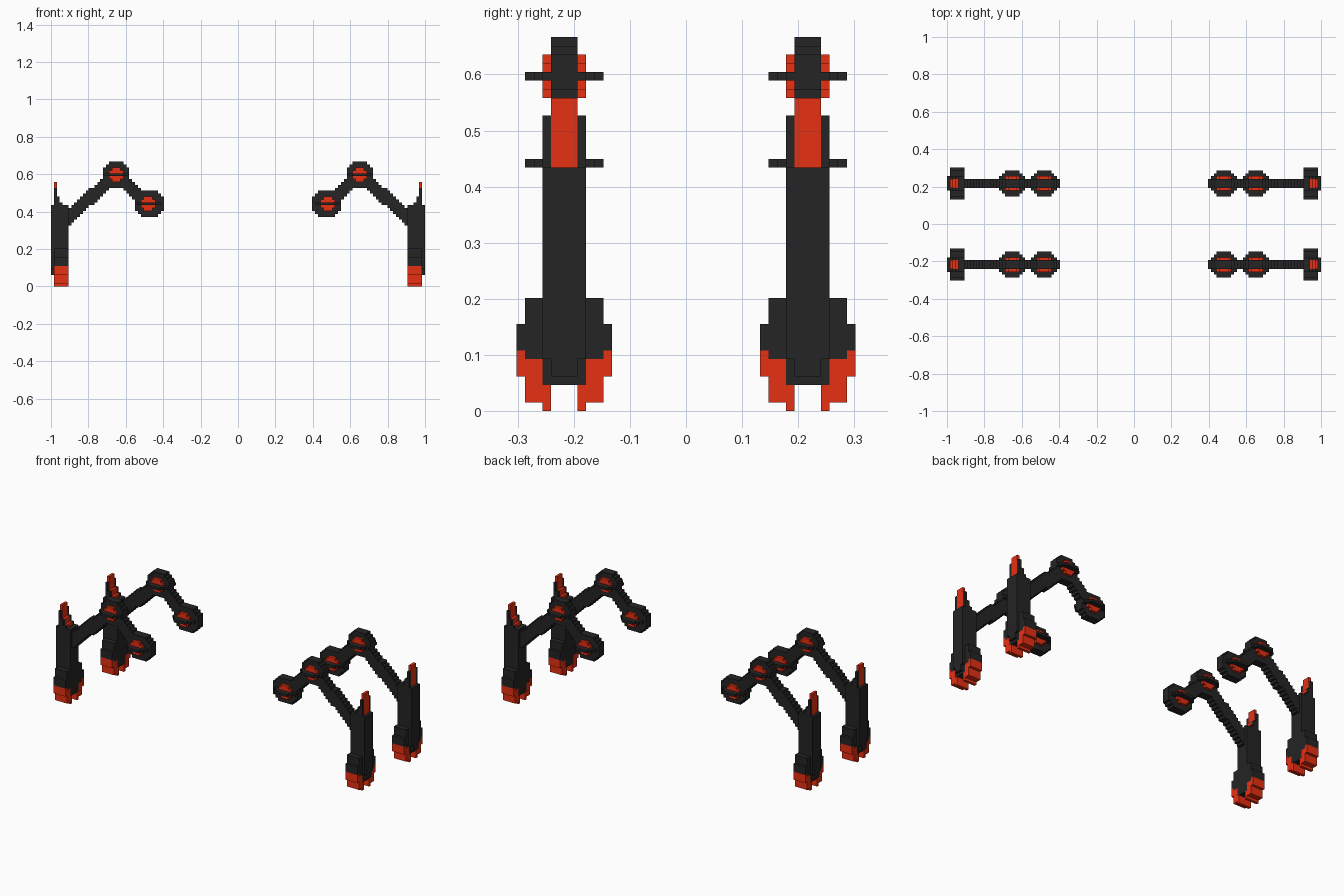
import bpy, bmesh

if "Cube" in bpy.data.objects:
    bpy.data.objects.remove(bpy.data.objects["Cube"])

V = 0.0155          # block size
Y_LEG = 0.217       # leg centre line
KNEE, HIP, ANKLE = (22, 38), (33, 28), (5, 23)   # (inward, up) block positions


def material(name, rgb):
    m = bpy.data.materials.new(name)
    m.diffuse_color = (*rgb, 1)
    m.use_nodes = True
    m.node_tree.nodes["Principled BSDF"].inputs["Base Color"].default_value = m.diffuse_color
    return m


DARK = material("charcoal", (0.018, 0.018, 0.018))
RED = material("red", (0.80, 0.029, 0.006))

# cells of one leg: (blocks inward from outer side, blocks across, blocks up) -> part
cells = {}


def box(part, i0, i1, k0, k1, j0, j1):
    """Fill blocks i0..i1-1, k0<=|k|<=k1, j0..j1-1."""
    for i in range(i0, i1):
        for j in range(j0, j1):
            for k in range(-k1, k1 + 1):
                if abs(k) >= k0:
                    cells[i, k, j] = part


def disc(part, centre, r2, k):
    ci, cj = centre
    for di in range(-4, 5):
        for dj in range(-4, 5):
            if di * di + dj * dj <= r2:
                box(part, ci + di, ci + di + 1, 0, k, cj + dj, cj + dj + 1)


def beam(part, a, b, half):
    """Stepped slanted bar between two points."""
    slope = (b[1] - a[1]) / (b[0] - a[0])
    for i in range(min(a[0], b[0]), max(a[0], b[0]) + 1):
        mid = a[1] + 0.5 + slope * (i - a[0])
        box(part, i, i + 1, 0, 1, round(mid - half), round(mid + half))


# Arm bars
beam("lower_arm", ANKLE, KNEE, 3)
beam("upper_arm", KNEE, HIP, 3)

# Round joints: dark upright disc, red hub, thin dark level disc
for name, c in (("knee", KNEE), ("hip", HIP)):
    disc(name + "_hub", c, 5, 2)
    disc(name + "_disc", c, 20, 1)
    for k, reach in ((2, 4), (3, 3), (4, 2)):
        box(name + "_level_disc", c[0] - reach, c[0] + reach + 1, k, k, c[1], c[1] + 1)
disc("hip_disc", (HIP[0] + 1, HIP[1]), 20, 1)

# Shin post with its outer plate
box("shin", 1, 6, 0, 2, 3, 28)
box("shin_plate", 0, 1, 0, 2, 6, 28)
box("shin_plate", 0, 1, 0, 1, 4, 6)

# Stepped spike on top of the shin, dark flanks with a red core
for i, flank, core in ((1, 34, 36), (2, 31, 31), (3, 29, 29)):
    box("spike_flank", i, i + 1, 2, 2, 28, flank)
    box("spike_core", i, i + 1, 0, 1, 28, core)

# Ankle cuff
box("ankle_cuff", 1, 6, 3, 4, 10, 13)
box("ankle_cuff", 1, 6, 3, 5, 6, 10)

# Split red hoof
box("hoof", 1, 6, 5, 5, 4, 7)
box("hoof", 1, 6, 3, 4, 1, 6)
box("hoof", 1, 6, 2, 2, 0, 3)

# Unit cube faces: outward direction and corners in (i, k, j)
FACES = (
    ((1, 0, 0), ((1, 0, 0), (1, 1, 0), (1, 1, 1), (1, 0, 1))),
    ((-1, 0, 0), ((0, 0, 0), (0, 0, 1), (0, 1, 1), (0, 1, 0))),
    ((0, 1, 0), ((0, 1, 0), (0, 1, 1), (1, 1, 1), (1, 1, 0))),
    ((0, -1, 0), ((0, 0, 0), (1, 0, 0), (1, 0, 1), (0, 0, 1))),
    ((0, 0, 1), ((0, 0, 1), (1, 0, 1), (1, 1, 1), (0, 1, 1))),
    ((0, 0, -1), ((0, 0, 0), (0, 1, 0), (1, 1, 0), (1, 0, 0))),
)


def build(part, side, depth, label):
    """Mesh the outer skin of one part for one leg."""
    bm = bmesh.new()
    verts = {}

    def vert(p):
        if p not in verts:
            verts[p] = bm.verts.new((side * (1 - p[0] * V),
                                     depth * Y_LEG + (p[1] - 0.5) * V,
                                     p[2] * V))
        return verts[p]

    for c, owner in cells.items():
        if owner != part:
            continue
        for d, corners in FACES:
            if tuple(a + b for a, b in zip(c, d)) in cells:
                continue
            loop = [vert(tuple(a + b for a, b in zip(c, q))) for q in corners]
            # inward counting flips the right-hand legs
            bm.faces.new(loop[::-1] if side > 0 else loop)
    bmesh.ops.dissolve_limit(bm, angle_limit=0.01, verts=bm.verts[:], edges=bm.edges[:])
    mesh = bpy.data.meshes.new(part)
    bm.to_mesh(mesh)
    bm.free()
    red = part in ("hoof", "spike_core") or part.endswith("hub")
    mesh.materials.append(RED if red else DARK)
    bpy.context.collection.objects.link(bpy.data.objects.new(label + part, mesh))


# Four matching legs
for side, s_name in ((1, "right_"), (-1, "left_")):
    for depth, d_name in ((-1, "front_"), (1, "back_")):
        for part in sorted(set(cells.values())):
            build(part, side, depth, d_name + s_name)
